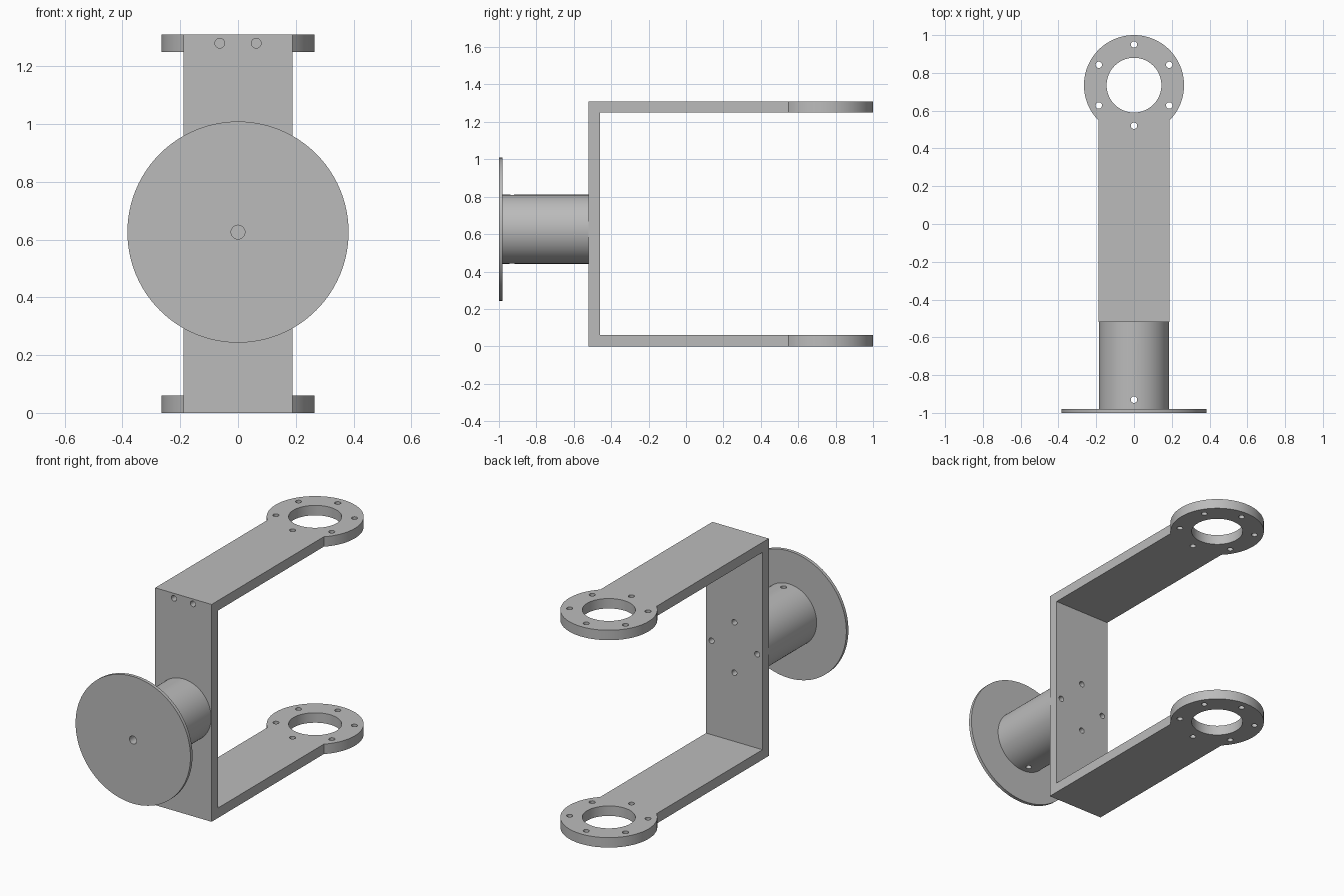
import bpy, bmesh
from math import radians, sin, cos, asin, pi
from mathutils import Vector

cube = bpy.data.objects.get("Cube")
if cube:
    bpy.data.objects.remove(cube, do_unlink=True)

GREY = (0.5, 0.5, 0.5, 1)
metal = bpy.data.materials.new("grey_metal")
metal.use_nodes = True
metal.diffuse_color = GREY
metal.node_tree.nodes["Principled BSDF"].inputs["Base Color"].default_value = GREY

# Main dimensions
HEIGHT, THICK, HALF_W = 1.31, 0.06, 0.188
BACK_Y, HUB_Z, HUB_R = -0.52, 0.626, 0.185
RING_Y, RING_R, BORE_R, BOLT_R = 0.735, 0.265, 0.145, 0.215
FLANGE_R, FLANGE_T, HOLE_R = 0.383, 0.02, 0.017


def finish(name, bm):
    bmesh.ops.recalc_face_normals(bm, faces=bm.faces)
    mesh = bpy.data.meshes.new(name)
    bm.to_mesh(mesh)
    bm.free()
    mesh.materials.append(metal)
    ob = bpy.data.objects.new(name, mesh)
    bpy.context.collection.objects.link(ob)
    return ob


def rod(name, start, end, radius, sides=24):
    """Cylinder between two points."""
    a, b = Vector(start), Vector(end)
    bm = bmesh.new()
    bmesh.ops.create_cone(bm, cap_ends=True, segments=sides,
                          radius1=radius, radius2=radius, depth=(b - a).length)
    bmesh.ops.rotate(bm, verts=bm.verts,
                     matrix=(b - a).to_track_quat('Z', 'Y').to_matrix())
    bmesh.ops.translate(bm, verts=bm.verts, vec=(a + b) / 2)
    return finish(name, bm)


def box(name, low, high):
    bm = bmesh.new()
    bmesh.ops.create_cube(bm, size=1)
    low, high = Vector(low), Vector(high)
    bmesh.ops.scale(bm, verts=bm.verts, vec=high - low)
    bmesh.ops.translate(bm, verts=bm.verts, vec=(low + high) / 2)
    return finish(name, bm)


def cut(ob, cutters):
    """Subtract every cutter and bake the result."""
    for c in cutters:
        c.hide_render = True
        mod = ob.modifiers.new("cut", 'BOOLEAN')
        mod.operation = 'DIFFERENCE'
        mod.solver = 'EXACT'
        mod.object = c
    graph = bpy.context.evaluated_depsgraph_get()
    baked = bpy.data.meshes.new_from_object(ob.evaluated_get(graph))
    ob.modifiers.clear()
    ob.data = baked


def smooth(ob):
    ob.data.shade_smooth()
    ob.data.set_sharp_from_angle(angle=radians(30))


# Yoke: keyhole outline extruded to full height, then hollowed into a U
bm = bmesh.new()
half = pi - asin(HALF_W / RING_R)
arc = [half - 2 * half * i / 72 for i in range(73)]
outline = [(HALF_W, BACK_Y)]
outline += [(RING_R * sin(a), RING_Y + RING_R * cos(a)) for a in arc]
outline.append((-HALF_W, BACK_Y))
face = bm.faces.new([bm.verts.new((x, y, 0)) for x, y in outline])
top = bmesh.ops.extrude_face_region(bm, geom=[face])["geom"]
bmesh.ops.translate(bm, vec=(0, 0, HEIGHT),
                    verts=[v for v in top if isinstance(v, bmesh.types.BMVert)])
yoke = finish("yoke", bm)

yoke_cuts = [box("gap_cutter", (-1, BACK_Y + THICK, THICK), (1, 2, HEIGHT - THICK)),
             rod("bore_cutter", (0, RING_Y, -1), (0, RING_Y, 2), BORE_R, 72)]
# Six bolt holes around each ring
for i in range(6):
    a = radians(90 + 60 * i)
    x, y = BOLT_R * cos(a), RING_Y + BOLT_R * sin(a)
    yoke_cuts.append(rod("bolt_cutter", (x, y, -1), (x, y, 2), HOLE_R))
# Two blind holes in the front edge of the upper arm
for x in (-0.063, 0.063):
    z = HEIGHT - THICK / 2
    yoke_cuts.append(rod("edge_cutter", (x, -0.7, z), (x, -0.4, z), HOLE_R))
# Four mounting holes through the back plate into the hub
mount_cuts = []
for i in range(4):
    x, z = 0.152 * cos(i * pi / 2), HUB_Z + 0.152 * sin(i * pi / 2)
    mount_cuts.append(rod("mount_cutter", (x, -0.65, z), (x, -0.4, z), HOLE_R))

# Hub and flange
hub = rod("hub", (0, FLANGE_T - 1, HUB_Z), (0, BACK_Y, HUB_Z), HUB_R, 72)
flange = rod("flange", (0, -1, HUB_Z), (0, FLANGE_T - 1, HUB_Z), FLANGE_R, 96)
centre_cut = rod("centre_cutter", (0, -1.1, HUB_Z), (0, -0.8, HUB_Z), 0.024)
cross_cut = rod("cross_cutter", (0, -0.93, 0), (0, -0.93, HEIGHT), HOLE_R)

cut(yoke, yoke_cuts + mount_cuts)
cut(hub, mount_cuts + [centre_cut, cross_cut])
cut(flange, [centre_cut])
for c in yoke_cuts + mount_cuts + [centre_cut, cross_cut]:
    bpy.data.objects.remove(c, do_unlink=True)
for ob in (yoke, hub, flange):
    smooth(ob)
